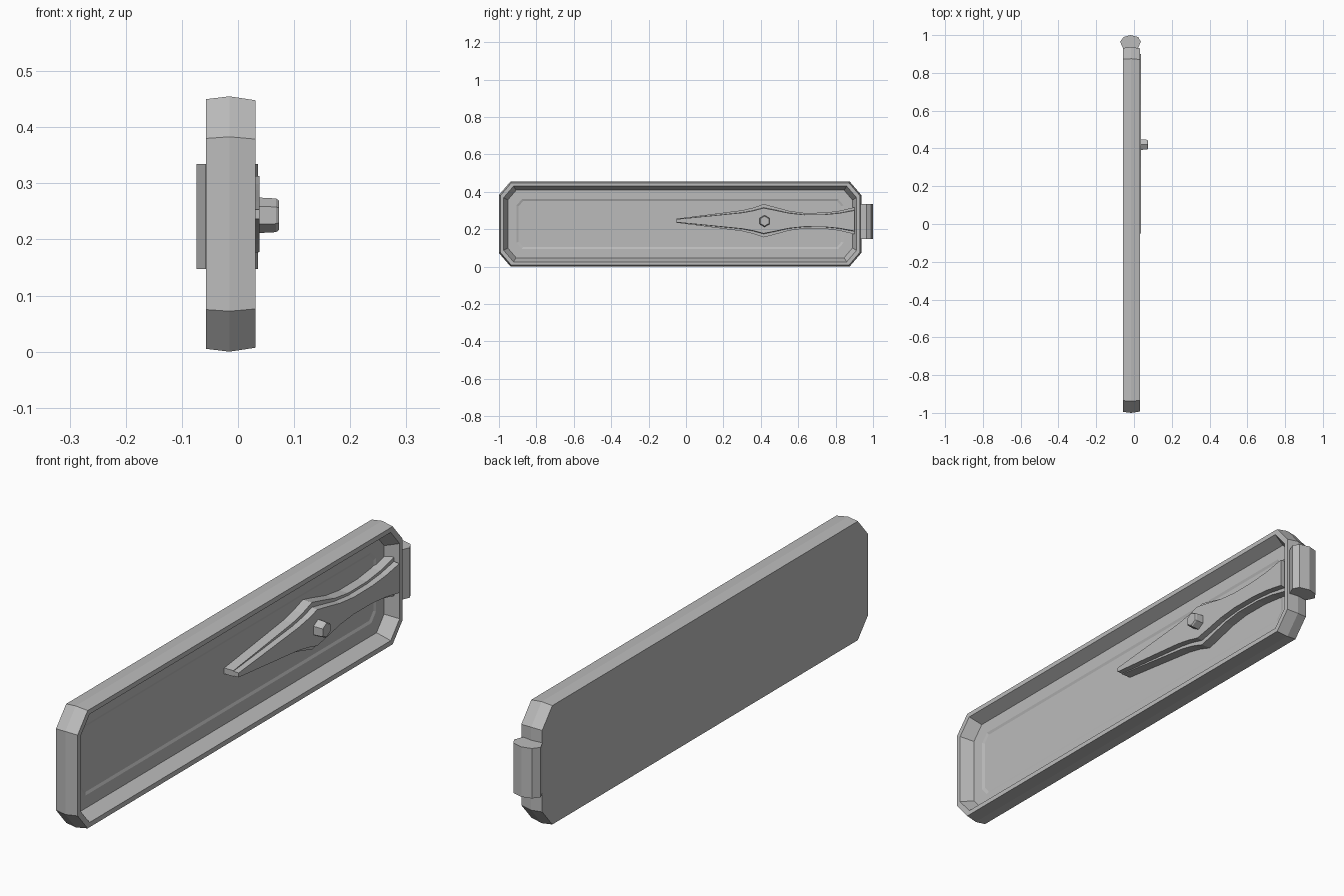
import bpy, bmesh, math

cube = bpy.data.objects.get("Cube")
if cube:
    bpy.data.objects.remove(cube, do_unlink=True)

GREY = (0.5, 0.5, 0.5, 1)
metal = bpy.data.materials.new("plain grey")
metal.use_nodes = True
metal.diffuse_color = GREY
metal.node_tree.nodes["Principled BSDF"].inputs["Base Color"].default_value = GREY


def loft(name, rings):
    """Skin equal-length rings of points and close both ends."""
    bm = bmesh.new()
    loops = [[bm.verts.new(p) for p in ring] for ring in rings]
    for a, b in zip(loops, loops[1:]):
        for i in range(len(a)):
            j = (i + 1) % len(a)
            bm.faces.new((a[i], a[j], b[j], b[i]))
    bm.faces.new(loops[0][::-1])
    bm.faces.new(loops[-1])
    bmesh.ops.recalc_face_normals(bm, faces=bm.faces)
    mesh = bpy.data.meshes.new(name)
    bm.to_mesh(mesh)
    bm.free()
    mesh.materials.append(metal)
    obj = bpy.data.objects.new(name, mesh)
    bpy.context.collection.objects.link(obj)
    return obj


def panel_ring(x, inset, cut_y=0.06, cut_z=0.07):
    """Rectangle with cut corners, lying across x."""
    y0, y1 = -0.995 + inset, 0.932 - inset
    z0, z1 = 0.005 + inset, 0.45 - inset
    k = max(0.4, 1 - inset * 6)
    cy, cz = cut_y * k, cut_z * k
    return [(x, y, z) for y, z in (
        (y0 + cy, z0), (y1 - cy, z0), (y1, z0 + cz), (y1, z1 - cz),
        (y1 - cy, z1), (y0 + cy, z1), (y0, z1 - cz), (y0, z0 + cz))]


# Shallow tray: back, bulging side, rim, sloped inner wall, floor, sunken centre
loft("tray", [panel_ring(x, inset) for x, inset in (
    (-0.057, 0.0), (-0.015, -0.005), (0.031, 0.002), (0.031, 0.02),
    (-0.018, 0.042), (-0.018, 0.09), (-0.022, 0.1))])

# Strap: (y, half width) along its length, in two stepped layers
STRAP = [(-0.05, 0.011), (0.1, 0.03), (0.3, 0.056), (0.36, 0.07),
         (0.415, 0.089), (0.47, 0.075), (0.55, 0.053), (0.63, 0.042),
         (0.74, 0.043), (0.82, 0.053), (0.9, 0.072)]
MID_Z = 0.245


def strap_ring(x, scale):
    top = [(x, y, MID_Z + w * scale) for y, w in STRAP]
    bottom = [(x, y, MID_Z - w * scale) for y, w in reversed(STRAP)]
    return top + bottom


loft("strap_base", [strap_ring(-0.023, 1), strap_ring(0.016, 1)])
loft("strap_top", [strap_ring(0.01, 0.8), strap_ring(0.038, 0.76)])

# Hexagonal bolt head
loft("bolt", [[(x, 0.42 + r * math.cos(math.pi * (i + 0.5) / 3),
                MID_Z - 0.002 + r * math.sin(math.pi * (i + 0.5) / 3))
               for i in range(6)]
              for x, r in ((0.03, 0.032), (0.068, 0.03), (0.073, 0.026))])

# Flattened hinge barrel on the far end
BARREL = [(-0.058, 0.932), (0.022, 0.932), (0.036, 0.965),
          (0.022, 0.99), (-0.018, 1.0), (-0.055, 0.99), (-0.074, 0.965)]
loft("hinge_barrel", [[(x, y, z) for x, y in BARREL] for z in (0.147, 0.334)])
